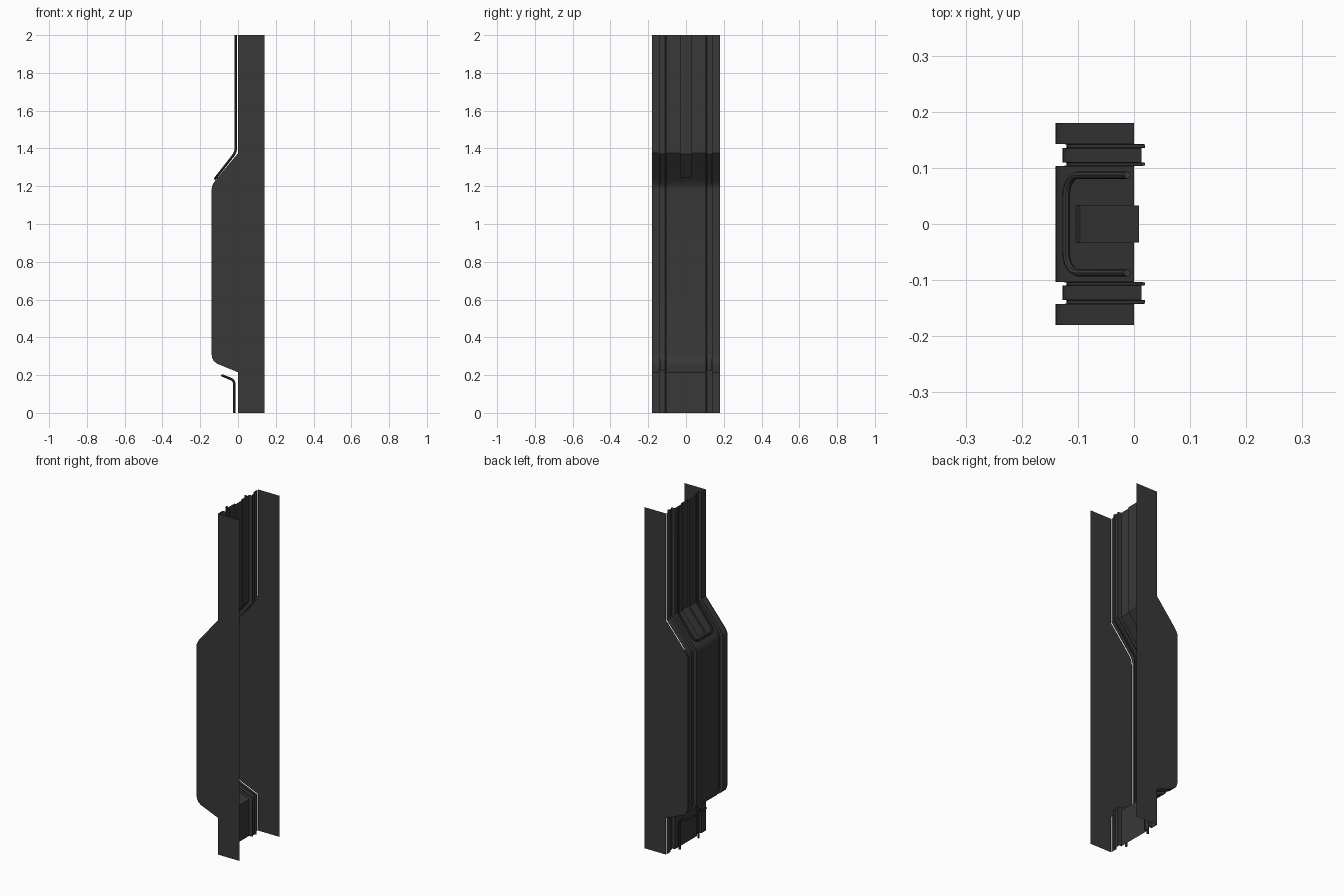
import bpy, bmesh, math
from mathutils import Vector

if "Cube" in bpy.data.objects:
    bpy.data.objects.remove(bpy.data.objects["Cube"])

dark = bpy.data.materials.new("dark_grey")
dark.diffuse_color = (0.04, 0.04, 0.04, 1)
dark.use_nodes = True
dark.node_tree.nodes["Principled BSDF"].inputs["Base Color"].default_value = dark.diffuse_color

# Side silhouette of the bulging panel, top to bottom (x, z)
PATH = [(0, 2), (0, 1.375), (-0.1035, 1.25), (-0.12, 1.23), (-0.131, 1.214),
        (-0.138, 1.198), (-0.14, 1.18), (-0.14, 0.315), (-0.137, 0.293),
        (-0.128, 0.274), (-0.11, 0.26), (0, 0.215), (0, 0)]


def offset(path, d):
    """Mitred offset of a 2D path towards the back of the panel."""
    pts = [Vector(p) for p in path]
    norms = []
    for a, b in zip(pts, pts[1:]):
        t = (b - a).normalized()
        norms.append(Vector((-t.y, t.x)))
    out = []
    for i, p in enumerate(pts):
        n1, n2 = norms[max(i - 1, 0)], norms[min(i, len(norms) - 1)]
        out.append(p + (n1 + n2) * d / (1 + n1.dot(n2)))
    return out


def finish(ob):
    ob.data.materials.append(dark)
    bpy.ops.object.select_all(action='DESELECT')
    ob.select_set(True)
    bpy.context.view_layer.objects.active = ob
    bpy.ops.object.shade_smooth_by_angle(angle=math.radians(30))


def add_mesh(name, bm):
    me = bpy.data.meshes.new(name)
    bm.to_mesh(me)
    bm.free()
    ob = bpy.data.objects.new(name, me)
    bpy.context.collection.objects.link(ob)
    finish(ob)


def sweep(name, profile, path_slice, end_wall=False):
    """Sweep a (y, depth) profile down part of the silhouette."""
    bm = bmesh.new()
    cols = [[bm.verts.new((p.x, y, p.y)) for p in offset(PATH, d)[path_slice]]
            for y, d in profile]
    for a, b in zip(cols, cols[1:]):
        for i in range(len(a) - 1):
            bm.faces.new((a[i], a[i + 1], b[i + 1], b[i]))
    if end_wall:
        bm.faces.new([c[-1] for c in cols])
    add_mesh(name, bm)


# Ribbed panel halves: outer band, stepped channel, central field
RIBS = [(0.18, 0), (0.143, 0), (0.142, 0.02), (0.136, 0.02), (0.135, 0.013),
        (0.11, 0.013), (0.109, 0.02), (0.104, 0.02), (0.103, 0), (0.033, 0)]
sweep("ribbed_panel_left", RIBS, slice(None))
sweep("ribbed_panel_right", [(-y, d) for y, d in RIBS][::-1], slice(None))

# Central strip: plain below, recessed slot above
sweep("panel_centre", [(0.033, 0), (-0.033, 0)], slice(2, None))
sweep("centre_slot", [(0.033, 0), (0.033, 0.009), (-0.033, 0.009), (-0.033, 0)],
      slice(0, 3), True)

# Side walls with a raised inset face
for side, name in ((1, "side_wall_left"), (-1, "side_wall_right")):
    bm = bmesh.new()
    outline = PATH + [(0.139, 0), (0.139, 2)]
    f = bm.faces.new([bm.verts.new((x, side * 0.18, z)) for x, z in outline])
    f.normal_update()
    if f.normal.y * side < 0:
        f.normal_flip()
    bmesh.ops.inset_region(bm, faces=[f], thickness=0.012, use_even_offset=True)
    bmesh.ops.inset_region(bm, faces=[f], thickness=0.001, depth=0.005,
                           use_even_offset=True)
    add_mesh(name, bm)


def u_pipe(name, start, bend, tip, half=0.087, r=0.035, radius=0.0065):
    """U-shaped pipe: straight legs, a bend, then a rounded loop on the slope."""
    start, bend, tip = Vector(start), Vector(bend), Vector(tip)
    d = (tip - bend).normalized()
    up = (start - bend).normalized()
    leg = [start]
    for k in range(5):
        t = k / 4
        leg.append((bend + up * 0.02) * (1 - t) ** 2 + bend * 2 * t * (1 - t)
                   + (bend + d * 0.02) * t * t)
    pts = [(p.x, half, p.y) for p in leg]
    for k in range(9):
        a = k / 8 * math.pi / 2
        p = tip - d * r * (1 - math.sin(a))
        pts.append((p.x, half - r * (1 - math.cos(a)), p.y))
    pts += [(x, -y, z) for x, y, z in reversed(pts)]
    cu = bpy.data.curves.new(name, 'CURVE')
    cu.dimensions = '3D'
    cu.bevel_depth = radius
    cu.bevel_resolution = 2
    cu.use_fill_caps = True
    sp = cu.splines.new('POLY')
    sp.points.add(len(pts) - 1)
    for q, p in zip(sp.points, pts):
        q.co = (*p, 1)
    ob = bpy.data.objects.new(name, cu)
    bpy.context.collection.objects.link(ob)
    bpy.ops.object.select_all(action='DESELECT')
    ob.select_set(True)
    bpy.context.view_layer.objects.active = ob
    bpy.ops.object.convert(target='MESH')
    finish(bpy.context.view_layer.objects.active)


# Pipes in front of the panel, top and bottom
u_pipe("upper_pipe", (-0.012, 2), (-0.012, 1.38), (-0.121, 1.24))
u_pipe("lower_pipe", (-0.02, 0), (-0.02, 0.172), (-0.083, 0.198))
